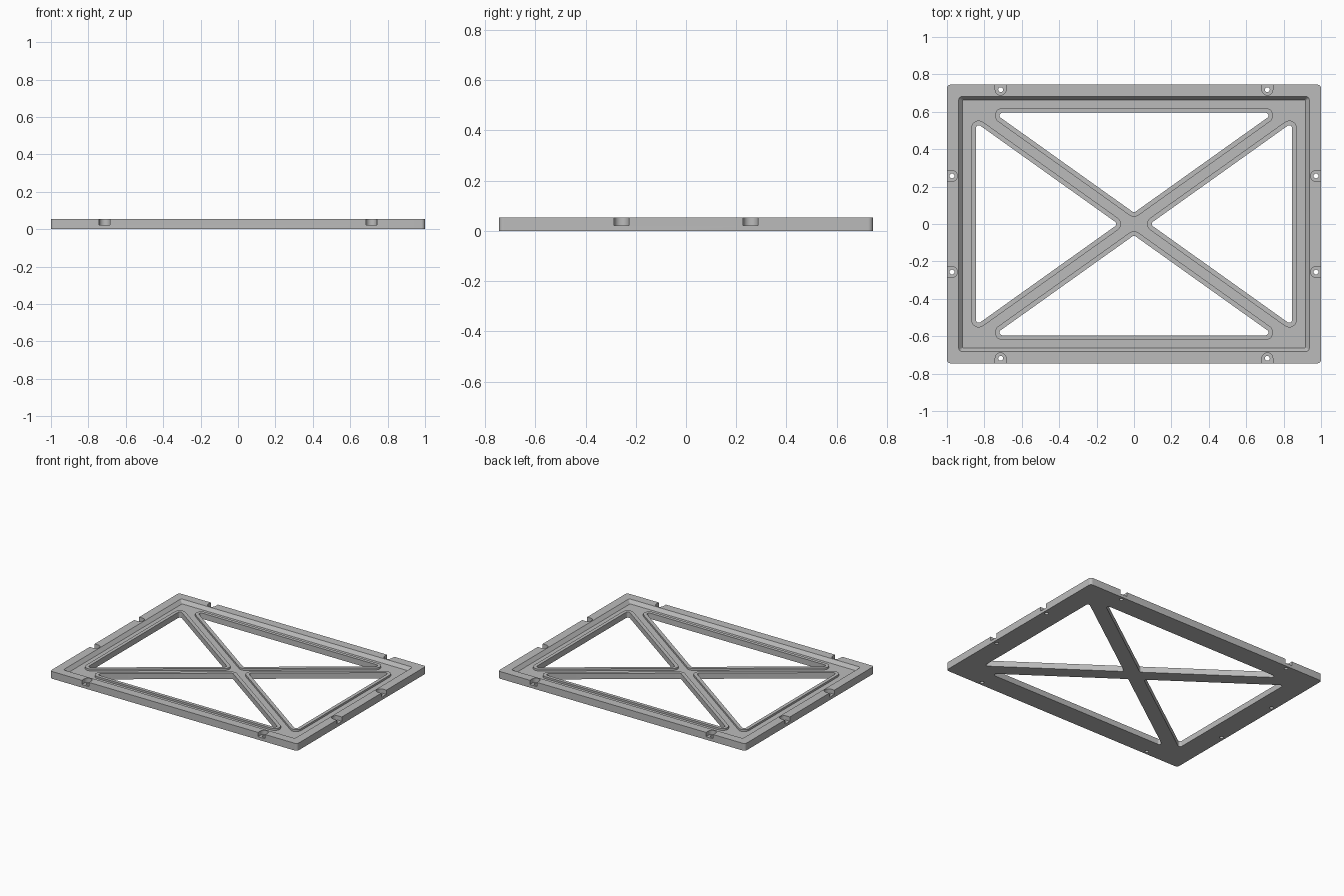
import bpy, bmesh, math
from mathutils import Vector, Matrix

HALF_X, HALF_Y, HEIGHT = 1.0, 0.745, 0.053
FLOOR, LIP_TOP, LIP_WIDTH = 0.028, 0.042, 0.025
WIN_X, WIN_Y, BAR = 0.87, 0.62, 0.024

old = bpy.data.objects.get("Cube")
if old:
    bpy.data.objects.remove(old, do_unlink=True)

grey = bpy.data.materials.new("plain grey")
grey.use_nodes = True
grey.diffuse_color = (0.5, 0.5, 0.5, 1)
grey.node_tree.nodes["Principled BSDF"].inputs["Base Color"].default_value = (0.5, 0.5, 0.5, 1)


def rounded(corners, radius, steps=8):
    """Round every corner of a convex counter-clockwise polygon."""
    pts = [Vector(c) for c in corners]
    loop = []
    for i, p in enumerate(pts):
        u = (pts[i - 1] - p).normalized()
        v = (pts[(i + 1) % len(pts)] - p).normalized()
        angle = u.angle(v)
        centre = p + (u + v).normalized() * radius / math.sin(angle / 2)
        start = p + u * radius / math.tan(angle / 2) - centre
        for s in range(steps + 1):
            loop.append(centre + Matrix.Rotation((math.pi - angle) * s / steps, 2) @ start)
    return loop


def rectangle(x, y, radius):
    return rounded([(-x, -y), (x, -y), (x, y), (-x, y)], radius)


def loft(name, sections):
    """Closed solid through loops of equal length, each at its own height."""
    bm = bmesh.new()
    rings = [[bm.verts.new((p[0], p[1], z)) for p in loop] for loop, z in sections]
    n = len(rings[0])
    for a, b in zip(rings, rings[1:]):
        for i in range(n):
            j = (i + 1) % n
            bm.faces.new((a[i], a[j], b[j], b[i]))
    bm.faces.new(rings[0][::-1])
    bm.faces.new(rings[-1])
    bmesh.ops.recalc_face_normals(bm, faces=bm.faces)
    mesh = bpy.data.meshes.new(name)
    bm.to_mesh(mesh)
    bm.free()
    mesh.materials.append(grey)
    obj = bpy.data.objects.new(name, mesh)
    bpy.context.collection.objects.link(obj)
    return obj


def combine(target, tool, operation):
    """Apply a boolean and discard the tool."""
    mod = target.modifiers.new("combine", 'BOOLEAN')
    mod.operation, mod.solver, mod.object = operation, 'EXACT', tool
    bpy.context.view_layer.objects.active = target
    bpy.ops.object.modifier_apply(modifier=mod.name)
    bpy.data.objects.remove(tool, do_unlink=True)


def window(side, inset, radius):
    """Triangular window outline between the diagonal bars."""
    slope = WIN_Y / WIN_X
    angle = math.atan(slope)
    if side in ("back", "front"):
        apex, y = (BAR + inset) / math.cos(angle), WIN_Y - inset
        x = (y - apex) / slope
        corners = [(0, apex), (x, y), (-x, y)]
    else:
        apex, x = (BAR + inset) / math.sin(angle), WIN_X - inset
        y = (x - apex) * slope
        corners = [(apex, 0), (x, -y), (x, y)]
    sign = -1 if side in ("front", "right") else 1
    return rounded([(sign * a, sign * b) for a, b in corners], radius)


# Outer frame with a shallow tray sunk into its top
frame = loft("frame", [(rectangle(HALF_X, HALF_Y, 0.02), 0),
                       (rectangle(HALF_X, HALF_Y, 0.02), HEIGHT)])
rim = rectangle(0.937, 0.681, 0.015)
combine(frame, loft("tray_cutter", [(rectangle(0.916, 0.662, 0.003), FLOOR),
                                    (rim, HEIGHT), (rim, HEIGHT + 0.03)]), 'DIFFERENCE')

# Four windows, each edged by a raised lip
sides = ("front", "back", "left", "right")
for side in sides:
    outline = window(side, 0, 0.04)
    combine(frame, loft("lip", [(outline, FLOOR - 0.01), (outline, LIP_TOP)]), 'UNION')
for side in sides:
    opening = window(side, LIP_WIDTH, 0.015)
    combine(frame, loft("window_cutter", [(opening, -0.05), (opening, 0.1)]), 'DIFFERENCE')

# U-shaped screw notches with through holes along the rim
R = 0.029
notch = [Vector((R * math.cos(a), R * math.sin(a)))
         for a in (math.pi * (1 + i / 16) for i in range(17))]
notch += [Vector((R, 0.06)), Vector((-R, 0.06))]
hole = [Vector((0.013, 0)) @ Matrix.Rotation(-math.tau * i / 20, 2) for i in range(20)]
seats = []
for s in (-1, 1):
    for t in (-1, 1):
        seats.append((Vector((t * 0.713, s * (HALF_Y - 0.027))), 0 if s > 0 else math.pi))
        seats.append((Vector((s * (HALF_X - 0.027), t * 0.257)), -s * math.pi / 2))
for place, turn in seats:
    spin = Matrix.Rotation(turn, 2)
    cut = [place + spin @ p for p in notch]
    bore = [place + p for p in hole]
    combine(frame, loft("notch_cutter", [(cut, 0.022), (cut, 0.1)]), 'DIFFERENCE')
    combine(frame, loft("hole_cutter", [(bore, -0.05), (bore, 0.1)]), 'DIFFERENCE')

# Smooth the rounded corners, keep the edges crisp
bpy.ops.object.select_all(action='DESELECT')
frame.select_set(True)
bpy.context.view_layer.objects.active = frame
bpy.ops.object.shade_smooth_by_angle(angle=math.radians(30))
